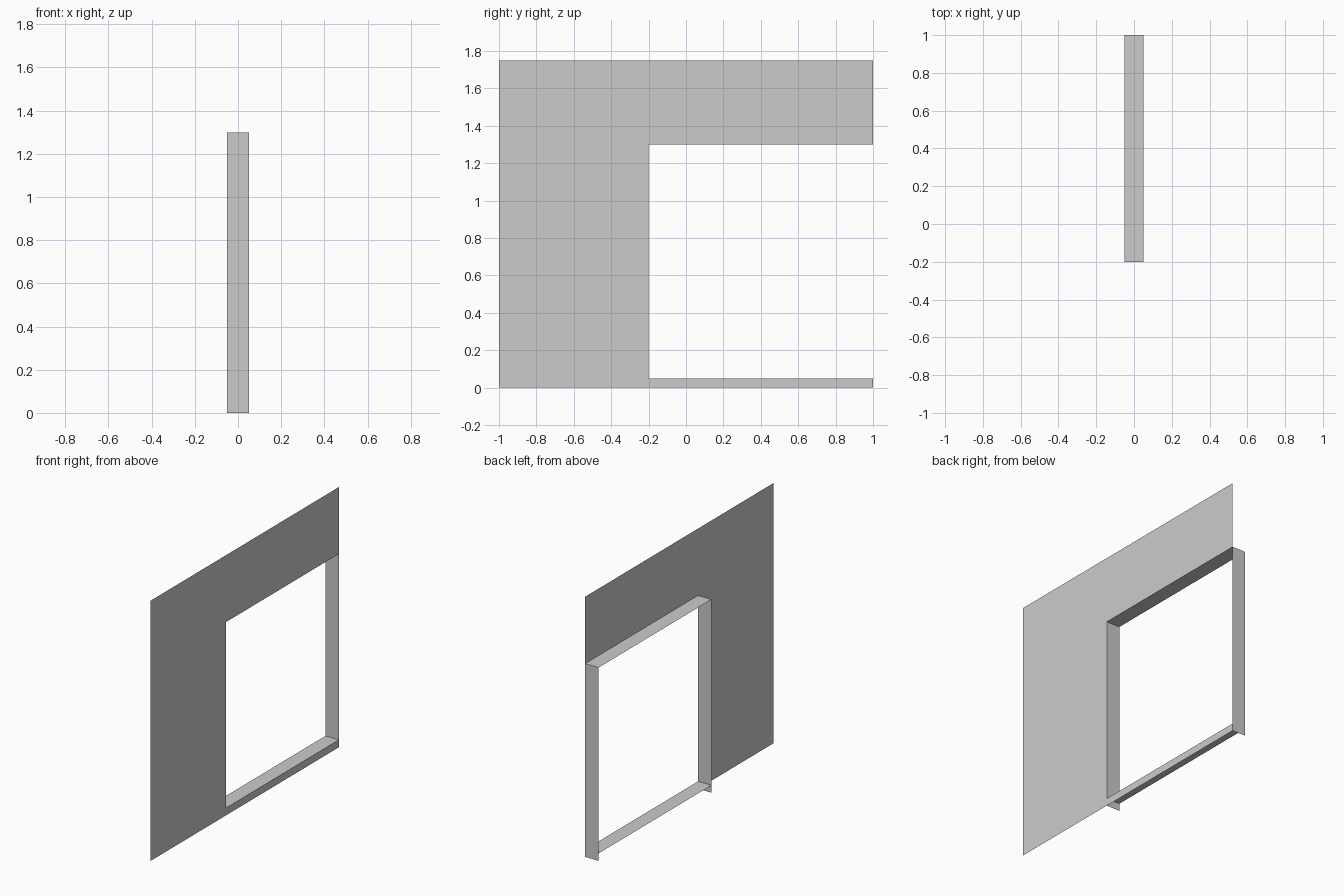
import bpy
import bmesh
from mathutils import Vector

cube = bpy.data.objects.get("Cube")
if cube:
    bpy.data.objects.remove(cube)

grey = bpy.data.materials.new("plain_grey")
grey.use_nodes = True
colour = (0.6, 0.6, 0.6, 1)
grey.diffuse_color = colour
grey.node_tree.nodes["Principled BSDF"].inputs["Base Color"].default_value = colour

# Wall plane, frame back plane, and opening limits
WALL_X, BACK_X = 0.05, -0.05
START, END, TOP = -1, 1, 1.75
INNER, SILL, HEAD = -0.2, 0.05, 1.3


def sheet(name, points):
    """Make one flat, single-sided face object."""
    bm = bmesh.new()
    bm.faces.new([bm.verts.new(Vector(p)) for p in points])
    mesh = bpy.data.meshes.new(name)
    bm.to_mesh(mesh)
    bm.free()
    mesh.materials.append(grey)
    obj = bpy.data.objects.new(name, mesh)
    bpy.context.collection.objects.link(obj)
    return obj


def lining(name, a, b):
    """Make a strip from the wall plane to the back plane along edge a-b (y, z)."""
    return sheet(name, [(WALL_X, *a), (WALL_X, *b), (BACK_X, *b), (BACK_X, *a)])


# Wall panel with a doorway notched out of its end
outline = [(START, 0), (END, 0), (END, SILL), (INNER, SILL),
           (INNER, HEAD), (END, HEAD), (END, TOP), (START, TOP)]
sheet("wall_panel", [(WALL_X, y, z) for y, z in outline])

# Opening lining: the two jambs run to the floor, below the raised sill
lining("inner_jamb", (INNER, HEAD), (INNER, 0))
lining("outer_jamb", (END, 0), (END, HEAD))
lining("door_head", (END, HEAD), (INNER, HEAD))
lining("door_sill", (INNER, SILL), (END, SILL))
